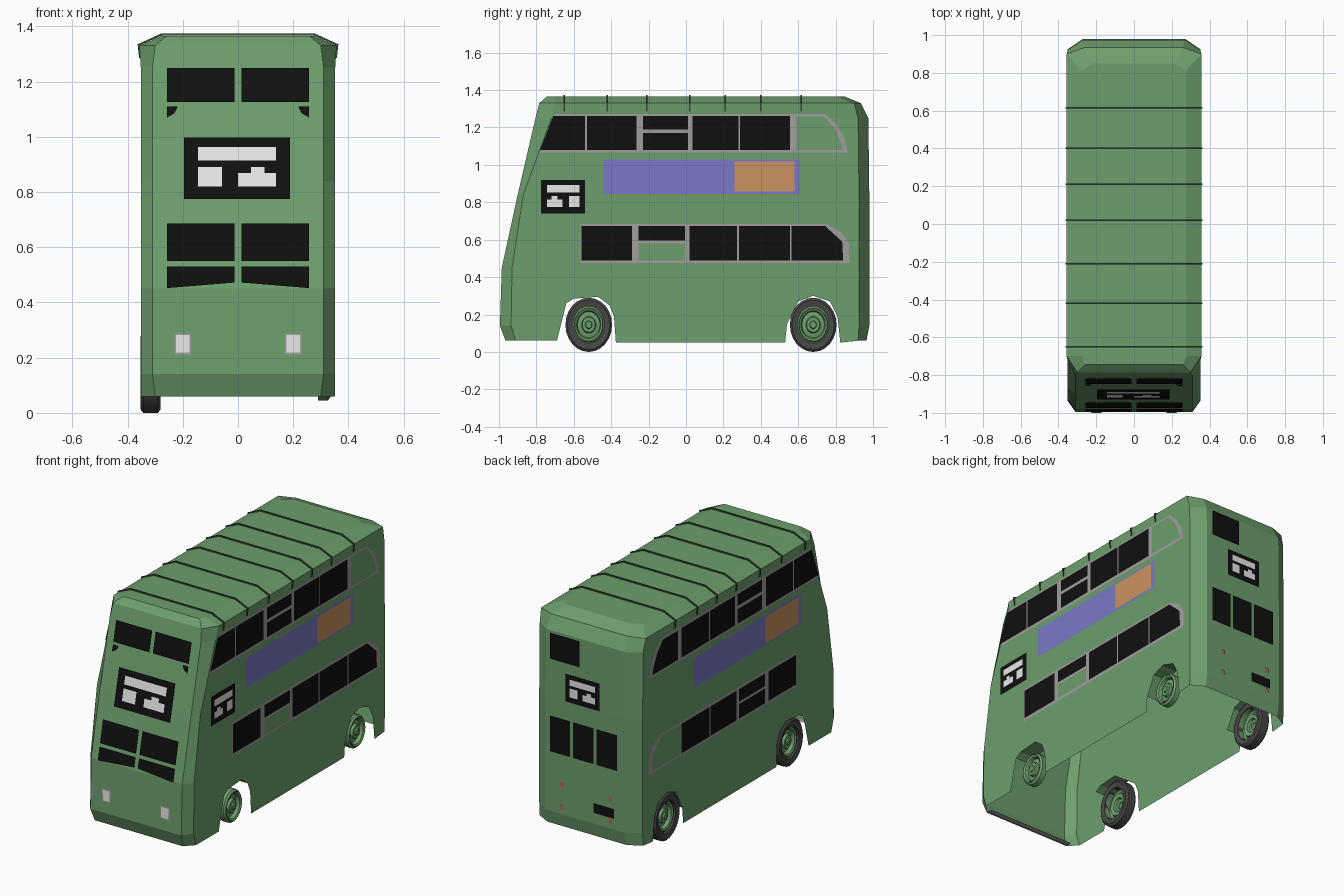
import bpy, bmesh, math
from mathutils import Vector

if "Cube" in bpy.data.objects:
    bpy.data.objects.remove(bpy.data.objects["Cube"])


def material(name, r, g, b):
    m = bpy.data.materials.new(name)
    m.use_nodes = True
    m.diffuse_color = (r, g, b, 1)
    bsdf = m.node_tree.nodes["Principled BSDF"]
    bsdf.inputs["Base Color"].default_value = (r, g, b, 1)
    bsdf.inputs["Roughness"].default_value = 0.7
    return m


GREEN = material("body green", 0.155, 0.345, 0.155)
DARK = material("dark green", 0.04, 0.075, 0.04)
BLACK = material("glass black", 0.005, 0.005, 0.005)
GREY = material("frame grey", 0.36, 0.34, 0.35)
WHITE = material("sign white", 0.8, 0.8, 0.8)
BLUE = material("advert blue", 0.2, 0.19, 0.58)
ORANGE = material("advert orange", 0.6, 0.29, 0.12)
RUBBER = material("tyre grey", 0.065, 0.063, 0.065)
RED = material("lamp red", 0.5, 0.13, 0.07)


def finish(bm, name, mat, recalc=True):
    if recalc:
        bmesh.ops.recalc_face_normals(bm, faces=bm.faces[:])
    me = bpy.data.meshes.new(name)
    bm.to_mesh(me)
    bm.free()
    me.materials.append(mat)
    ob = bpy.data.objects.new(name, me)
    bpy.context.collection.objects.link(ob)
    return ob


def loft(bm, rings, skip=lambda level, i: False):
    """Bridge closed rings of equal size; skip leaves chosen quads open."""
    rows = [[bm.verts.new(p) for p in ring] for ring in rings]
    n = len(rows[0])
    for level, (a, b) in enumerate(zip(rows, rows[1:])):
        for i in range(n):
            if not skip(level, i):
                j = (i + 1) % n
                bm.faces.new((a[i], a[j], b[j], b[i]))
    return rows


# Body shell: stacked eight-sided plans, open underneath
W = 0.352
#          z     front  side_f side_b back  half  front_half back_half
LEVELS = [(0.06, -0.965, -0.91, 0.92, 0.965, W, 0.30, 0.27),
          (0.14, -0.995, -0.935, 0.925, 0.98, W, 0.31, 0.27),
          (0.45, -0.985, -0.93, 0.925, 0.98, W, 0.31, 0.27),
          (0.84, -0.90, -0.87, 0.925, 0.98, W, 0.31, 0.27),
          (1.25, -0.805, -0.72, 0.92, 0.975, W, 0.31, 0.27),
          (1.33, -0.785, -0.70, 0.90, 0.935, 0.357, 0.30, 0.26),
          (1.365, -0.745, -0.70, 0.81, 0.85, 0.275, 0.26, 0.22)]


def plan(z, yf, sf, sb, yb, w, xf, xr):
    return [(-w, sb, z), (-xr, yb, z), (xr, yb, z), (w, sb, z),
            (w, sf, z), (xf, yf, z), (-xf, yf, z), (-w, sf, z)]


FRONT_ARCH = [(-0.69, 0.06), (-0.64, 0.26), (-0.60, 0.285), (-0.47, 0.295),
              (-0.41, 0.25), (-0.385, 0.19), (-0.375, 0.05)]
REAR_ARCH = [(0.53, 0.05), (0.54, 0.15), (0.60, 0.27), (0.68, 0.30),
             (0.77, 0.27), (0.81, 0.19), (0.825, 0.05)]
SIDE_TOP = 4

bm = bmesh.new()
rows = loft(bm, [plan(*l) for l in LEVELS], lambda k, i: k < SIDE_TOP and i in (3, 7))
bm.faces.new(rows[-1])
for s, f, b in ((1, 4, 3), (-1, 7, 0)):
    arch = [bm.verts.new((s * W, y, z)) for y, z in FRONT_ARCH + REAR_ARCH]
    front = [r[f] for r in rows[:SIDE_TOP + 1]]
    back = [r[b] for r in rows[:SIDE_TOP + 1]]
    bm.faces.new(front[::-1] + arch + back)
finish(bm, "body_shell", GREEN)

# Wheel arch liners
for s, side in ((1, "left"), (-1, "right")):
    for pts, end in ((FRONT_ARCH, "front"), (REAR_ARCH, "rear")):
        bm = bmesh.new()
        top = pts[1:-2]
        loft(bm, [[(s * x, y, z) for y, z in top] for x in (W, 0.25)],
             lambda k, i: i == len(top) - 1)
        finish(bm, f"{side}_{end}_arch_liner", GREEN)


# Surface mappings: (u, v, lift) to a point just outside a face
def side_place(s):
    return lambda u, v, h: Vector((s * (W + h), u, v))


def front_place(u, v, h):
    for a, b in zip(LEVELS, LEVELS[1:]):
        if a[0] <= v <= b[0]:
            t = (v - a[0]) / (b[0] - a[0])
            return Vector((u, a[1] + t * (b[1] - a[1]) - h, v))


def rear_place(u, v, h):
    return Vector((u, 0.98 + h, v))


def plate(name, place, mat, lift, shapes):
    """Flat painted panels; a shape is (u0, u1, v0, v1) or a list of points."""
    bm = bmesh.new()
    for sh in shapes:
        if not isinstance(sh, list):
            a, b, c, d = sh
            sh = [(a, c), (b, c), (b, d), (a, d)]
        face = bm.faces.new([bm.verts.new(place(u, v, lift)) for u, v in sh])
        face.normal_update()
        out = place(*sh[0], 1) - place(*sh[0], 0)
        if face.normal.dot(out) < 0:
            face.normal_flip()
    return finish(bm, name, mat, False)


def sign(name, place, u0, u1, v0, v1, lift, flip=False):
    """Black destination board with blank white panels."""
    plate(name + "_board", place, BLACK, lift, [(u0, u1, v0, v1)])

    def part(a, b, c, d):
        if flip:
            a, b = 1 - b, 1 - a
        du, dv = u1 - u0, v1 - v0
        return (u0 + a * du, u0 + b * du, v0 + c * dv, v0 + d * dv)
    plate(name + "_panels", place, WHITE, lift + 0.003,
          [part(0.13, 0.87, 0.62, 0.84), part(0.13, 0.36, 0.2, 0.52),
           part(0.51, 0.87, 0.2, 0.42), part(0.63, 0.76, 0.42, 0.52)])


# Side windows, adverts and side sign
for s, side in ((1, "left"), (-1, "right")):
    p = side_place(s)
    plate(side + "_upper_frame", p, GREY, 0.003, [
        [(-0.785, 1.065), (0.865, 1.065), (0.85, 1.13), (0.81, 1.21),
         (0.745, 1.272), (-0.70, 1.272)]])
    plate(side + "_lower_frame", p, GREY, 0.003, [
        [(-0.565, 0.475), (0.875, 0.475), (0.87, 0.58), (0.83, 0.64),
         (0.75, 0.685), (-0.565, 0.685)]])
    upper_end = [(0.59, 1.08), (0.838, 1.08), (0.825, 1.13), (0.79, 1.20),
                 (0.735, 1.26), (0.59, 1.26)]
    lower_end = [(0.565, 0.49), (0.84, 0.49), (0.835, 0.59), (0.745, 0.672), (0.565, 0.672)]
    glass = [[(-0.78, 1.08), (-0.54, 1.08), (-0.54, 1.262), (-0.71, 1.262)],
             (-0.23, 0.01, 1.19, 1.262), (-0.23, 0.01, 1.08, 1.17),
             (-0.56, -0.29, 0.49, 0.672), (-0.255, -0.005, 0.595, 0.672)]
    for a, b in ((-0.53, -0.265), (0.035, 0.28), (0.288, 0.555)):
        glass.append((a, b, 1.08, 1.262))
    for a, b in ((0.02, 0.273), (0.283, 0.555)):
        glass.append((a, b, 0.49, 0.672))
    opener = (-0.255, -0.005, 0.49, 0.58)
    if s > 0:
        green, glass = [upper_end, opener], glass + [lower_end]
    else:
        green, glass = [lower_end], glass + [upper_end, opener]
    plate(side + "_window_glass", p, BLACK, 0.006, glass)
    plate(side + "_blank_panes", p, GREEN, 0.006, green)
    a, b = sorted((s * -0.44, s * 0.61))
    plate(side + "_advert", p, BLUE, 0.004, [(a, b, 0.845, 1.03)])
    a, b = sorted((s * 0.26, s * 0.58))
    plate(side + "_advert_block", p, ORANGE, 0.007, [(a, b, 0.857, 1.018)])
sign("left_side_sign", side_place(1), -0.775, -0.54, 0.74, 0.92, 0.006, True)

# Front windows, sign and headlamps
panes = []
for s in (-1, 1):
    panes += [tuple(sorted((s * 0.012, s * 0.257))) + v for v in ((1.125, 1.248), (0.55, 0.685))]
    panes.append([(s * 0.012, 0.53), (s * 0.257, 0.53), (s * 0.257, 0.452), (s * 0.012, 0.472)])
    panes.append([(s * 0.257, 1.11), (s * 0.218, 1.11), (s * 0.23, 1.085), (s * 0.257, 1.07)])
plate("front_window_glass", front_place, BLACK, 0.012, panes)
sign("front_sign", front_place, -0.195, 0.188, 0.775, 0.998, 0.014)
for s, side in ((1, "left"), (-1, "right")):
    x = s * 0.2
    plate(side + "_headlamp_rim", front_place, GREY, 0.004, [(x - 0.03, x + 0.03, 0.212, 0.288)])
    plate(side + "_headlamp", front_place, WHITE, 0.008, [(x - 0.025, x + 0.025, 0.218, 0.282)])

# Rear windows, sign, number plate and lamps
plate("rear_window_glass", rear_place, BLACK, 0.006,
      [(0.035, 0.236, 1.08, 1.24), (0.10, 0.236, 0.51, 0.73),
       (-0.06, 0.08, 0.51, 0.73), (-0.22, -0.08, 0.51, 0.73)])
sign("rear_sign", rear_place, -0.108, 0.125, 0.85, 1.02, 0.014, True)
plate("rear_number_plate", rear_place, BLACK, 0.006, [(-0.2, -0.06, 0.21, 0.27)])
plate("rear_lamps", rear_place, RED, 0.006,
      [(x - 0.012, x + 0.012, z - 0.015, z + 0.015) for x in (0.155, -0.175) for z in (0.19, 0.325)])

# Raised ribs over the roof
half = [(0.354, 1.285), (0.36, 1.333), (0.277, 1.37)]
path = [(-x, z) for x, z in half] + half[::-1]
for k, y in enumerate((-0.65, -0.42, -0.21, 0.02, 0.21, 0.4, 0.615)):
    bm = bmesh.new()
    loft(bm, [[(x, y + d, z) for x, z in path] for d in (-0.004, 0.004)],
         lambda lv, i: i == len(path) - 1)
    rib = finish(bm, f"roof_rib_{k + 1}", DARK)
    mod = rib.modifiers.new("thickness", "SOLIDIFY")
    mod.thickness, mod.offset = 0.008, 0


# Wheels: hubs on both sides, tyres on the right side only
def lathe(name, mat, s, cy, profile):
    bm = bmesh.new()
    turns = [2 * math.pi * i / 24 for i in range(24)]
    loft(bm, [[(s * x, cy + 0.86 * r * math.cos(t), 0.145 + r * math.sin(t)) for t in turns]
              for x, r in profile])
    bmesh.ops.remove_doubles(bm, verts=bm.verts[:], dist=0.0005)
    ob = finish(bm, name, mat)
    bpy.ops.object.select_all(action="DESELECT")
    ob.select_set(True)
    bpy.context.view_layer.objects.active = ob
    bpy.ops.object.shade_smooth_by_angle(angle=math.radians(35))


HUB = [(0.29, 0.10), (0.325, 0.10), (0.335, 0.088), (0.33, 0.076), (0.31, 0.07),
       (0.315, 0.045), (0.33, 0.04), (0.33, 0.022), (0.338, 0.018), (0.338, 0)]
TYRE = [(0.285, 0.10), (0.28, 0.132), (0.29, 0.145), (0.343, 0.145), (0.353, 0.132),
        (0.345, 0.10), (0.285, 0.10)]
for cy, end in ((-0.52, "front"), (0.68, "rear")):
    for s, side in ((1, "left"), (-1, "right")):
        lathe(f"{side}_{end}_hub", GREEN, s, cy, HUB)
        lathe(f"{side}_{end}_hub_ring", DARK, s, cy, [(0.337, 0.09), (0.337, 0.084)])
    lathe(f"right_{end}_tyre", RUBBER, -1, cy, TYRE)

# Grey lip under the nose
bm = bmesh.new()
bm.faces.new([bm.verts.new(v) for v in ((-0.3, -0.96, 0.062), (-0.3, -0.925, 0.062),
                                        (0.3, -0.925, 0.062), (0.3, -0.96, 0.062))])
finish(bm, "front_sill", GREY, False)
